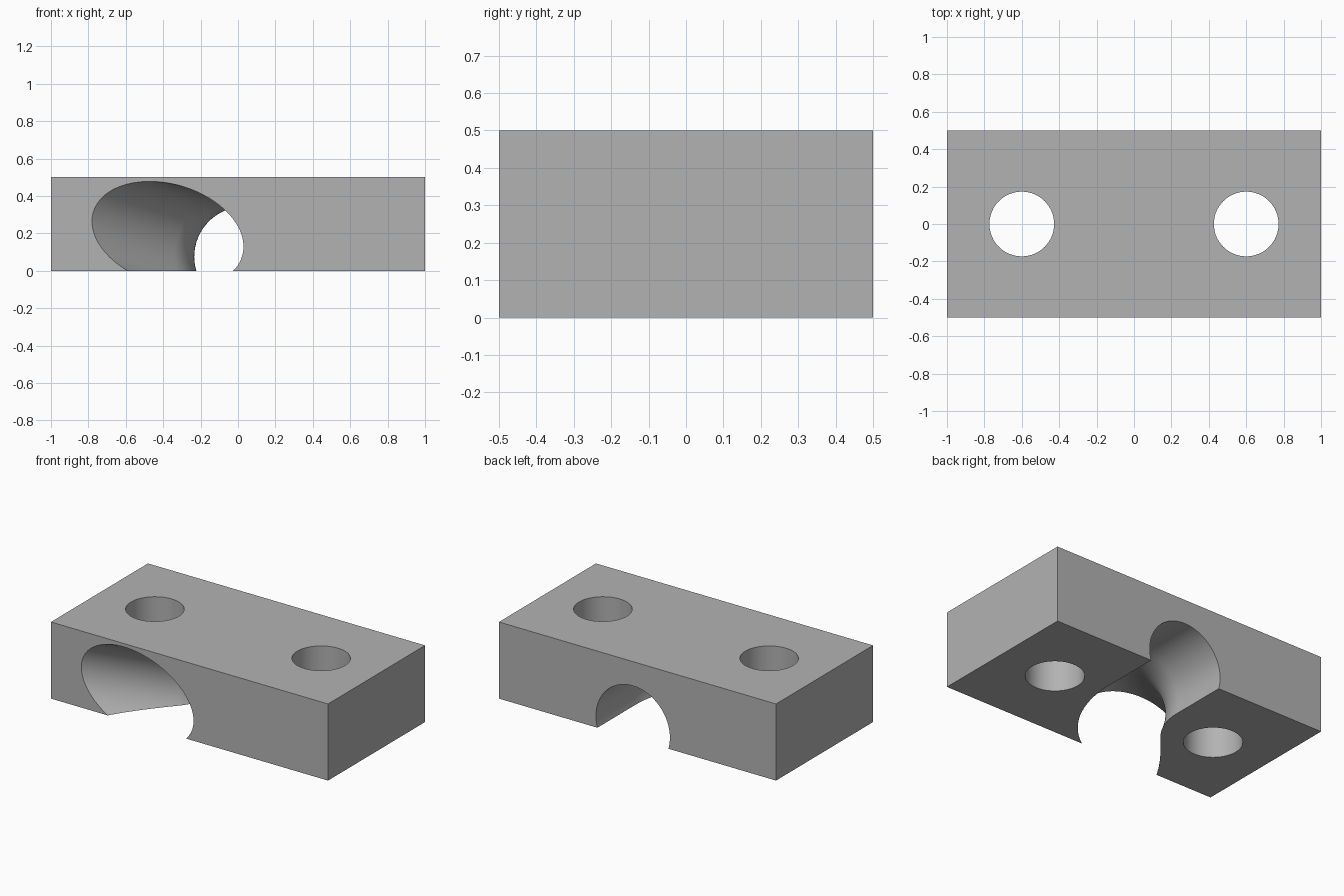
import bpy, bmesh, math
from mathutils import Vector

if "Cube" in bpy.data.objects:
    bpy.data.objects.remove(bpy.data.objects["Cube"], do_unlink=True)

# Single grey material
grey = bpy.data.materials.new("plain grey")
grey.use_nodes = True
colour = (0.45, 0.45, 0.45, 1)
grey.diffuse_color = colour
grey.node_tree.nodes["Principled BSDF"].inputs["Base Color"].default_value = colour


def cut(target, cutter):
    """Subtract a hidden cutter from the target."""
    cutter.hide_render = True
    mod = target.modifiers.new(cutter.name, "BOOLEAN")
    mod.operation, mod.solver, mod.object = "DIFFERENCE", "EXACT", cutter
    bpy.context.view_layer.objects.active = target
    bpy.ops.object.modifier_apply(modifier=mod.name)
    bpy.data.objects.remove(cutter, do_unlink=True)


def bent_tube(name, start, tilt, radius, bend, bend_y, angle, sides=64, steps=24):
    """Round bar: straight from the back, an arc, then straight out of the front."""
    sideways = Vector((-math.cos(tilt), 0, math.sin(tilt)))
    upright = Vector((math.sin(tilt), 0, math.cos(tilt)))
    path = [(0.8, 0, 0)]
    for i in range(steps + 1):
        a = angle * i / steps
        path.append((bend_y - bend * math.sin(a), bend * (1 - math.cos(a)), a))
    y, u, a = path[-1]
    path.append((y - math.cos(a), u + math.sin(a), a))

    bm = bmesh.new()
    rings = []
    for y, u, a in path:
        centre = start + sideways * u + Vector((0, y, 0))
        across = sideways * math.cos(a) + Vector((0, math.sin(a), 0))
        rings.append([bm.verts.new(centre + radius * (across * math.cos(t) + upright * math.sin(t)))
                      for t in (math.tau * k / sides for k in range(sides))])
    for r, s in zip(rings, rings[1:]):
        for k in range(sides):
            n = (k + 1) % sides
            bm.faces.new((r[k], r[n], s[n], s[k]))
    bm.faces.new(rings[0])
    bm.faces.new(rings[-1])
    bmesh.ops.recalc_face_normals(bm, faces=bm.faces)
    mesh = bpy.data.meshes.new(name)
    bm.to_mesh(mesh)
    bm.free()
    mesh.materials.append(grey)
    obj = bpy.data.objects.new(name, mesh)
    bpy.context.collection.objects.link(obj)
    return obj


# Rectangular block
bpy.ops.mesh.primitive_cube_add(size=1, location=(0, 0, 0.25))
block = bpy.context.object
block.name = "drilled_block"
block.scale = (2, 1, 0.5)
bpy.ops.object.transform_apply(location=True, rotation=False, scale=True)
block.data.materials.append(grey)

# Two vertical bolt holes
for x in (-0.6, 0.6):
    bpy.ops.mesh.primitive_cylinder_add(vertices=64, radius=0.173, depth=2, location=(x, 0, 0.25))
    hole = bpy.context.object
    hole.name = "bolt_hole"
    hole.data.materials.append(grey)
    cut(block, hole)

# Curved channel through the underside
cut(block, bent_tube("curved_channel", Vector((0.033, 0, 0.075)), math.radians(16.5),
                     0.267, 0.563, 0.12, math.radians(50)))

# Smooth bores, sharp edges
bpy.ops.object.select_all(action="DESELECT")
block.select_set(True)
bpy.context.view_layer.objects.active = block
bpy.ops.object.shade_smooth_by_angle(angle=math.radians(30))
